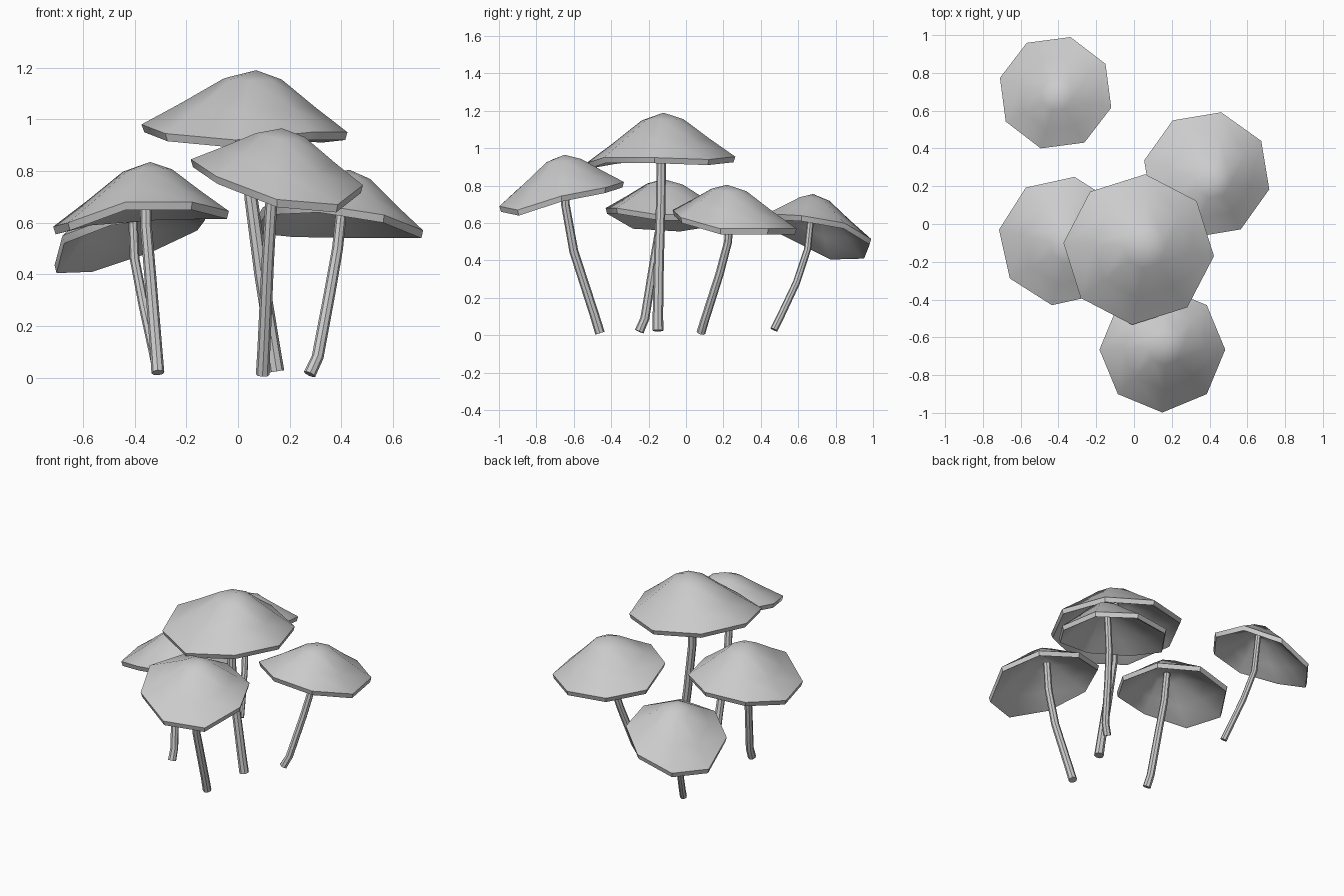
import bpy, bmesh
from math import sin, cos, tau, radians
from mathutils import Vector

if "Cube" in bpy.data.objects:
    bpy.data.objects.remove(bpy.data.objects["Cube"])

SIDES = 8


def loft(name, rings):
    """Skin a stack of equal rings and close both ends."""
    bm = bmesh.new()
    loops = [[bm.verts.new(p) for p in ring] for ring in rings]
    for a, b in zip(loops, loops[1:]):
        for i in range(SIDES):
            j = (i + 1) % SIDES
            bm.faces.new((a[i], a[j], b[j], b[i]))
    for end in (loops[0], loops[-1]):
        centre = sum((v.co for v in end), Vector()) / SIDES
        bmesh.ops.pointmerge(bm, verts=end, merge_co=centre) if (end[0].co - centre).length < 1e-3 else bm.faces.new(end)
    bmesh.ops.recalc_face_normals(bm, faces=bm.faces)
    mesh = bpy.data.meshes.new(name)
    bm.to_mesh(mesh)
    bm.free()
    ob = bpy.data.objects.new(name, mesh)
    bpy.context.collection.objects.link(ob)
    bpy.ops.object.select_all(action='DESELECT')
    ob.select_set(True)
    bpy.context.view_layer.objects.active = ob
    bpy.ops.object.shade_smooth_by_angle(angle=radians(42))
    return ob


# Cap section: (radius fraction, height fraction, vertical offset)
CAP = [(0.0001, 1, 0), (0.28, 0.85, 0), (0.65, 0.40, 0), (1, 0, 0),
       (0.975, 0, -0.03), (0.93, 0, -0.022), (0.65, 0.36, -0.03),
       (0.28, 0.80, -0.035), (0.0001, 0.93, -0.035)]


def cap(name, apex, centre, radius, phase, heights):
    rim = []
    for i, z in enumerate(heights):
        a = radians(phase) + tau * i / SIDES
        rim.append(Vector((centre[0] + radius * cos(a), centre[1] + radius * sin(a), z)))
    apex = Vector(apex)
    rings = []
    for t, h, dz in CAP:
        ring = []
        for r in rim:
            p = apex.lerp(r, t)
            p.z = r.z * (1 - h) + apex.z * h + dz
            ring.append(p)
        rings.append(ring)
    loft(name, rings)


def stem(name, path, radius):
    pts = [Vector(p) for p in path]
    rings = []
    for i, p in enumerate(pts):
        d = (pts[min(i + 1, len(pts) - 1)] - pts[max(i - 1, 0)]).normalized()
        u = Vector((0, 1, 0)).cross(d).normalized()
        v = d.cross(u)
        r = radius * (1 - 0.15 * i / (len(pts) - 1))
        rings.append([p + r * (cos(tau * k / SIDES) * u + sin(tau * k / SIDES) * v)
                      for k in range(SIDES)])
    loft(name, rings)


# Tall middle mushroom
cap("middle_cap", (0.07, -0.12, 1.19), (0.025, -0.135), 0.40, -5,
    (0.95, 0.94, 0.955, 0.975, 0.98, 0.945, 0.92, 0.95))
stem("middle_stem", [(0.15, -0.15, 0.025), (0.135, -0.15, 0.12), (0.09, -0.145, 0.40),
                     (0.05, -0.135, 0.70), (0.045, -0.13, 1.11)], 0.029)
# Front mushroom
cap("front_cap", (0.17, -0.65, 0.965), (0.15, -0.665), 0.333, 0,
    (0.745, 0.79, 0.82, 0.86, 0.845, 0.78, 0.69, 0.67))
stem("front_stem", [(0.095, -0.46, 0.012), (0.10, -0.49, 0.11), (0.115, -0.60, 0.45),
                    (0.13, -0.645, 0.70), (0.14, -0.65, 0.89)], 0.026)
# Right mushroom
cap("right_cap", (0.43, 0.22, 0.805), (0.385, 0.26), 0.34, -13,
    (0.57, 0.57, 0.57, 0.575, 0.59, 0.66, 0.67, 0.63))
stem("right_stem", [(0.277, 0.08, 0.014), (0.308, 0.10, 0.08), (0.355, 0.18, 0.33),
                    (0.385, 0.225, 0.50), (0.41, 0.24, 0.74)], 0.024)
# Left mushroom
cap("left_cap", (-0.34, -0.12, 0.835), (-0.375, -0.09), 0.345, -10,
    (0.645, 0.645, 0.64, 0.62, 0.585, 0.60, 0.68, 0.68))
stem("left_stem", [(-0.31, -0.25, 0.02), (-0.315, -0.22, 0.09), (-0.34, -0.17, 0.40),
                   (-0.355, -0.14, 0.58), (-0.36, -0.12, 0.77)], 0.025)
# Back mushroom
cap("back_cap", (-0.41, 0.68, 0.755), (-0.415, 0.695), 0.305, -15,
    (0.64, 0.60, 0.515, 0.44, 0.435, 0.55, 0.62, 0.65))
stem("back_stem", [(-0.31, 0.47, 0.03), (-0.325, 0.505, 0.10), (-0.365, 0.59, 0.28),
                   (-0.40, 0.65, 0.46), (-0.41, 0.675, 0.70)], 0.021)
